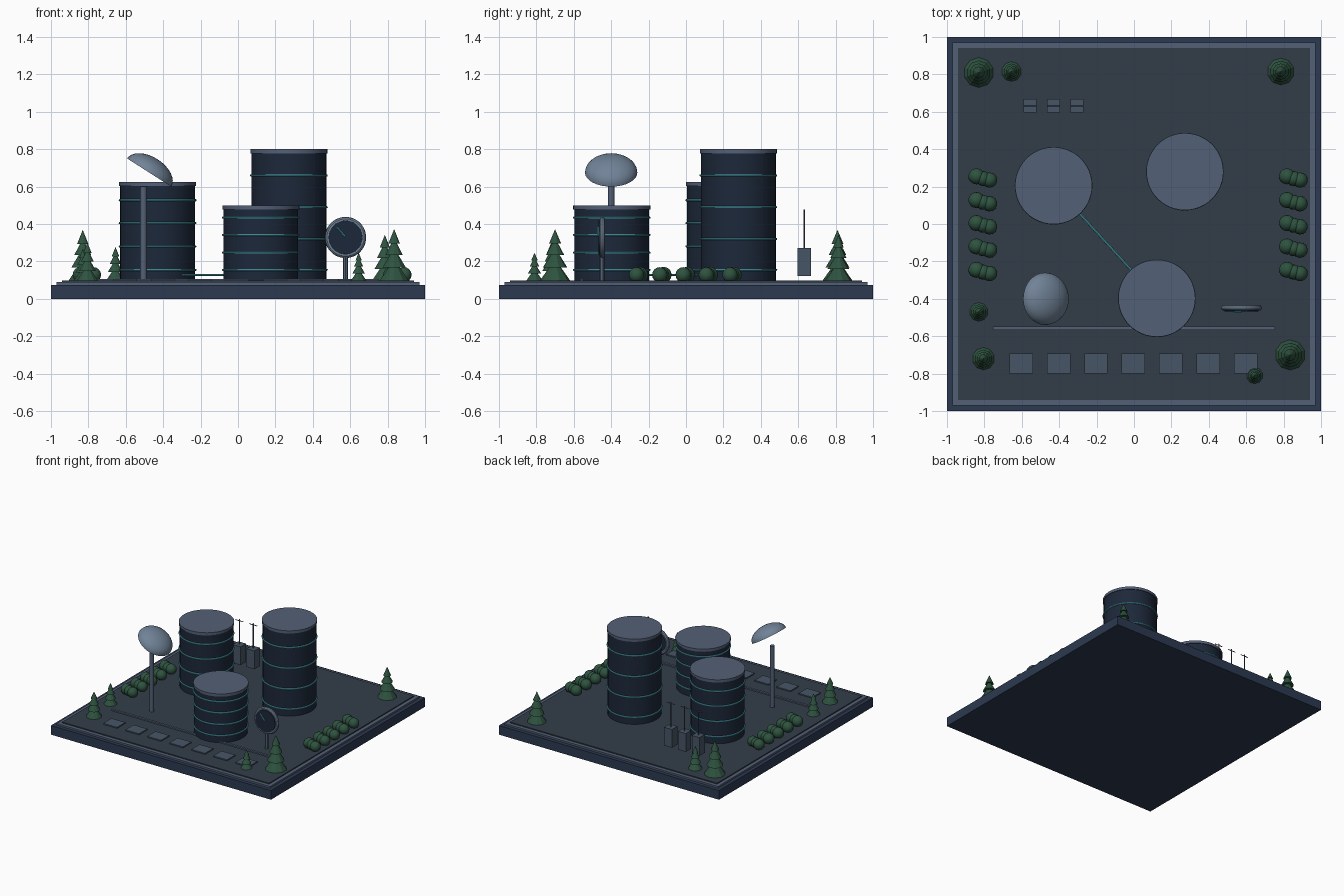
import bpy, math
from mathutils import Vector, Matrix

if "Cube" in bpy.data.objects:
    bpy.data.objects.remove(bpy.data.objects["Cube"])


def mat(name, r, g, b):
    m = bpy.data.materials.new(name)
    m.diffuse_color = [(c / 255) ** 2.2 for c in (r, g, b)] + [1]
    m.use_nodes = True
    m.node_tree.nodes["Principled BSDF"].inputs["Base Color"].default_value = m.diffuse_color
    return m


NAVY = mat("navy", 48, 60, 82)
SLATE = mat("slate", 84, 96, 118)
GROUND = mat("ground", 54, 64, 74)
TANK = mat("tank", 34, 44, 60)
CYAN = mat("cyan", 80, 170, 185)
STEEL = mat("steel", 112, 130, 150)
GREEN = mat("green", 50, 84, 66)
PAD = mat("pad", 72, 86, 102)


def finish(name, m, smooth=False):
    o = bpy.context.object
    o.name = name
    o.data.materials.append(m)
    if smooth:
        bpy.ops.object.shade_smooth_by_angle()
    return o


def box(name, m, c, s):
    bpy.ops.mesh.primitive_cube_add(size=1, location=c)
    o = finish(name, m)
    o.scale = s
    return o


def rod(name, m, a, b, r, n=12):
    a, b = Vector(a), Vector(b)
    d = b - a
    bpy.ops.mesh.primitive_cylinder_add(
        vertices=n, radius=r, depth=d.length, location=(a + b) / 2,
        rotation=d.to_track_quat('Z', 'Y').to_euler())
    return finish(name, m, True)


def ring(name, m, c, major, minor, rot=(0, 0, 0)):
    bpy.ops.mesh.primitive_torus_add(
        location=c, rotation=rot, major_radius=major, minor_radius=minor,
        major_segments=48, minor_segments=10)
    return finish(name, m, True)


G = 0.097  # ground level

# Stepped platform
box("platform", NAVY, (0, 0, 0.0375), (2, 2, 0.075))
box("platform_border", SLATE, (0, 0, 0.081), (1.94, 1.94, 0.016))
box("ground_slab", GROUND, (0, 0, 0.087), (1.88, 1.88, 0.02))

# Storage tanks with lid and glowing bands
for i, (x, y, top, bands) in enumerate([
        (-0.43, 0.205, 0.625, (0.155, 0.28, 0.405, 0.527)),
        (0.272, 0.28, 0.80, (0.155, 0.32, 0.49, 0.66)),
        (0.122, -0.397, 0.50, (0.155, 0.247, 0.342, 0.434))]):
    rod(f"tank_body_{i}", TANK, (x, y, G), (x, y, top - 0.01), 0.2, 48)
    rod(f"tank_lid_{i}", SLATE, (x, y, top - 0.022), (x, y, top), 0.206, 48)
    for z in bands:
        ring(f"tank_band_{i}", CYAN, (x, y, z), 0.202, 0.006)

# Pipe between two tanks and front kerb
rod("link_pipe", CYAN, (-0.32, 0.087, 0.127), (0.0, -0.262, 0.127), 0.006)
box("front_kerb", SLATE, (0, -0.557, 0.101), (1.51, 0.018, 0.012))

# Row of paving pads
for i in range(7):
    box(f"paving_pad_{i}", PAD, (-0.603 + 0.2 * i, -0.745, 0.1), (0.125, 0.107, 0.012))

# Dish: half a flattened sphere, tilted, over its mast
rod("dish_mast", SLATE, (-0.505, -0.4, G), (-0.505, -0.4, 0.6), 0.018, 16)
bpy.ops.mesh.primitive_uv_sphere_add(segments=32, ring_count=16, radius=1)
dish = finish("dish", STEEL, True)
import bmesh
bm = bmesh.new()
bm.from_mesh(dish.data)
bmesh.ops.delete(bm, geom=[v for v in bm.verts if v.co.z < -0.01], context='VERTS')
bm.transform(Matrix.Diagonal((0.14, 0.14, 0.084, 1)))
bm.to_mesh(dish.data)
bm.free()
dish.location = (-0.475, -0.4, 0.675)
dish.rotation_euler = (0, math.atan2(0.15, 0.235), 0)

# Round dial on a post
gx, gz, R = 0.575, 0.328, (math.pi / 2, 0, 0)
rod("dial_post", SLATE, (gx, -0.45, G), (gx, -0.45, 0.225), 0.013)
ring("dial_rim", STEEL, (gx, -0.448, gz), 0.095, 0.015, R)
rod("dial_face", TANK, (gx, -0.446, gz), (gx, -0.468, gz), 0.09, 40)
rod("dial_needle", CYAN, (0.53, -0.472, 0.383), (0.572, -0.472, 0.333), 0.005, 8)

# Equipment cabinets with aerials
for i, x in enumerate((-0.555, -0.43, -0.304)):
    box(f"cabinet_{i}", PAD, (x, 0.632, 0.198), (0.07, 0.07, 0.15))
    rod(f"aerial_{i}", SLATE, (x, 0.632, 0.27), (x, 0.632, 0.477), 0.004, 8)
    rod(f"aerial_bar_{i}", SLATE, (x - 0.035, 0.632, 0.465), (x + 0.035, 0.632, 0.465), 0.003, 8)

# Conifers: four stacked cones
for i, (x, y, r) in enumerate([
        (-0.83, 0.81, 0.08), (-0.655, 0.815, 0.053), (0.785, 0.815, 0.072),
        (-0.83, -0.47, 0.05), (-0.805, -0.72, 0.06), (0.835, -0.70, 0.081),
        (0.645, -0.81, 0.044)]):
    h = 3.4 * r
    for base, wide, tall in ((0, 1, 0.42), (0.26, 0.8, 0.38), (0.5, 0.6, 0.33), (0.72, 0.4, 0.28)):
        bpy.ops.mesh.primitive_cone_add(
            vertices=10, radius1=r * wide, depth=h * tall,
            location=(x, y, G + h * (base + tall / 2)))
        finish(f"conifer_{i}", GREEN)

# Hedges: clusters of three balls on both sides
for x0 in (-0.842, 0.818):
    for y in (0.255, 0.128, 0.005, -0.12, -0.245):
        for dx, dy, r in ((0, 0, 0.043), (0.035, -0.012, 0.04), (0.07, -0.02, 0.041)):
            bpy.ops.mesh.primitive_uv_sphere_add(
                segments=14, ring_count=8, radius=r, location=(x0 + dx, y + dy, 0.128))
            finish("hedge_ball", GREEN, True)
